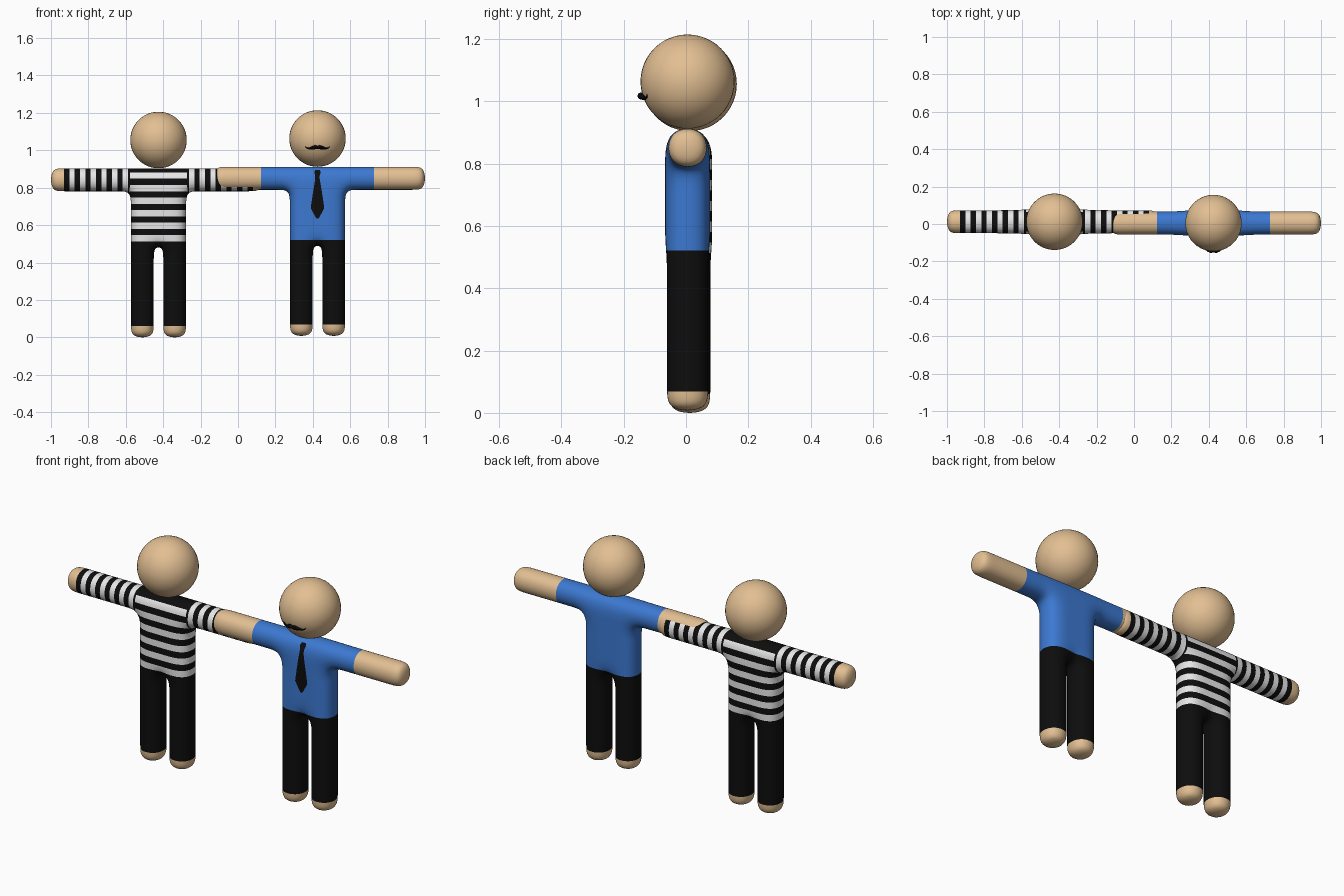
import bpy, bmesh, math
from mathutils import Vector
from mathutils.bvhtree import BVHTree

if "Cube" in bpy.data.objects:
    bpy.data.objects.remove(bpy.data.objects["Cube"])


def material(name, rgb):
    m = bpy.data.materials.new(name)
    m.diffuse_color = (*rgb, 1)
    m.use_nodes = True
    m.node_tree.nodes["Principled BSDF"].inputs["Base Color"].default_value = m.diffuse_color
    return m


SKIN = material("skin_tan", (0.76, 0.52, 0.29))
BLACK = material("black", (0.004, 0.004, 0.004))
WHITE = material("white", (0.80, 0.80, 0.80))
BLUE = material("shirt_blue", (0.045, 0.19, 0.64))

ANKLE, WAIST = 0.06, 0.513
BAND, CUFF_BAND = 0.0335, 0.0285      # stripe widths on the chest and on the sleeves
HEAD_R, HEAD_Z = 0.151, 1.055


def mesh_object(name, bm, mats, loc):
    me = bpy.data.meshes.new(name)
    bm.to_mesh(me)
    ob = bpy.data.objects.new(name, me)
    for m in mats:
        me.materials.append(m)
    ob.location = loc
    bpy.context.collection.objects.link(ob)
    return ob


def body_cage(tip_left, tip_right):
    """Blocky T-shaped figure, one cell deep, to be subdivided."""
    xs = [-tip_left, -tip_left + 0.07, -0.36, -0.21, -0.153, -0.02,
          0.02, 0.153, 0.21, 0.36, tip_right - 0.07, tip_right]
    zs = [-0.006, 0.07, 0.25, 0.42, 0.478, 0.60, 0.70, 0.7755, 0.9095]
    cells = {(i, 7) for i in range(11)}                          # arms and shoulders
    cells |= {(i, j) for i in (4, 5, 6) for j in (4, 5, 6)}      # torso
    cells |= {(i, j) for i in (4, 6) for j in range(4)}          # legs
    bm = bmesh.new()
    verts = {}

    def v(i, j, s):
        if (i, j, s) not in verts:
            depth = 0.072 if abs(xs[i]) < 0.16 else 0.067
            verts[i, j, s] = bm.verts.new((xs[i], s * depth, zs[j]))
        return verts[i, j, s]

    for i, j in cells:
        ring = [(i, j), (i + 1, j), (i + 1, j + 1), (i, j + 1)]
        for s in (-1, 1):
            bm.faces.new([v(*c, s) for c in ring])
        for k, (di, dj) in enumerate([(0, -1), (1, 0), (0, 1), (-1, 0)]):
            if (i + di, j + dj) not in cells:
                a, b = ring[k], ring[(k + 1) % 4]
                bm.faces.new([v(*a, -1), v(*b, -1), v(*b, 1), v(*a, 1)])
    bmesh.ops.recalc_face_normals(bm, faces=bm.faces[:])
    return bm


def cut(bm, axis, value):
    co, no = Vector((0, 0, 0)), Vector((0, 0, 0))
    co[axis], no[axis] = value, 1
    bmesh.ops.bisect_plane(bm, geom=bm.verts[:] + bm.edges[:] + bm.faces[:],
                           dist=1e-5, plane_co=co, plane_no=no)


def figure(name, loc, tips, cuff, striped):
    # body: subdivide the cage, then cut clean colour borders into it
    bm = body_cage(*tips)
    ob = mesh_object(name + "_body", bm, [SKIN, BLACK, WHITE, BLUE], loc)
    bm.free()
    sub = ob.modifiers.new("round", 'SUBSURF')
    sub.levels = sub.render_levels = 3
    bm = bmesh.new()
    bm.from_object(ob, bpy.context.evaluated_depsgraph_get())
    ob.modifiers.clear()

    cut(bm, 2, ANKLE)
    cut(bm, 2, WAIST)
    for side in (-1, 1):
        cut(bm, 0, side * cuff)
    if striped:
        for k in range(1, 12):
            cut(bm, 2, WAIST + k * BAND)
        for k in range(1, 13):
            for side in (-1, 1):
                cut(bm, 0, side * (cuff - k * CUFF_BAND))

    for f in bm.faces:
        f.smooth = True
        c = f.calc_center_median()
        x, z = abs(c.x), c.z
        if z < ANKLE or x > cuff:
            f.material_index = 0
        elif z < WAIST:
            f.material_index = 1
        elif not striped:
            f.material_index = 3
        elif x > 0.155:
            f.material_index = 1 + int((cuff - x) / CUFF_BAND) % 2
        else:
            f.material_index = 2 - int((z - WAIST) / BAND) % 2
    bm.to_mesh(ob.data)
    surface = BVHTree.FromBMesh(bm)
    bm.free()

    # head
    bm = bmesh.new()
    bmesh.ops.create_uvsphere(bm, u_segments=40, v_segments=24, radius=HEAD_R)
    for f in bm.faces:
        f.smooth = True
    mesh_object(name + "_head", bm, [SKIN], Vector(loc) + Vector((0, 0, HEAD_Z)))
    bm.free()
    return surface


def tie(loc, surface):
    # thin plate laid over the chest: (height, half width)
    profile = [(0.627, 0.004), (0.634, 0.010), (0.682, 0.036), (0.70, 0.034),
               (0.76, 0.025), (0.84, 0.012), (0.856, 0.012), (0.875, 0.017), (0.887, 0.012)]
    rows = []
    for (z0, w0), (z1, w1) in zip(profile, profile[1:]):
        rows += [(z0 + (z1 - z0) * t / 4, w0 + (w1 - w0) * t / 4) for t in range(4)]
    rows.append(profile[-1])
    bm = bmesh.new()
    grid, y = [], -0.07
    for z, w in rows:
        line = []
        for k in range(-2, 3):
            hit = surface.ray_cast(Vector((w * k / 2, -1, z)), Vector((0, 1, 0)))[0]
            y = hit.y if hit else y
            line.append(bm.verts.new((w * k / 2, y - 0.003, z)))
        grid.append(line)
    for a, b in zip(grid, grid[1:]):
        for k in range(4):
            bm.faces.new((a[k], a[k + 1], b[k + 1], b[k]))
    mesh_object("tie", bm, [BLACK], loc)
    bm.free()


def moustache(loc):
    # tapered tube following the face: (x, height, radius)
    half = [(0.066, 1.012, 0.0015), (0.058, 1.004, 0.003), (0.045, 1.001, 0.005),
            (0.028, 1.005, 0.009), (0.012, 1.009, 0.011)]
    pts = [(-x, z, r) for x, z, r in half] + [(0, 1.007, 0.008)] + half[::-1]
    cu = bpy.data.curves.new("moustache", 'CURVE')
    cu.dimensions = '3D'
    cu.bevel_depth = 1
    cu.bevel_resolution = 3
    cu.use_fill_caps = True
    sp = cu.splines.new('POLY')
    sp.points.add(len(pts) - 1)
    for p, (x, z, r) in zip(sp.points, pts):
        y = -math.sqrt(HEAD_R ** 2 - x * x - (z - HEAD_Z) ** 2)
        p.co = (x, y - r * 0.6, z, 1)
        p.radius = r
    cu.materials.append(BLACK)
    ob = bpy.data.objects.new("moustache", cu)
    ob.location = loc
    bpy.context.collection.objects.link(ob)
    bpy.context.view_layer.objects.active = ob
    ob.select_set(True)
    bpy.ops.object.convert(target='MESH')
    bpy.ops.object.shade_smooth_by_angle()


# striped figure on the left, shirt and tie figure on the right
figure("striped", (-0.425, 0.012, 0.0), (0.58, 0.56), 0.505, True)
right = (0.425, 0.005, 0.008)
chest = figure("shirt", right, (0.56, 0.58), 0.302, False)
tie(right, chest)
moustache(right)
